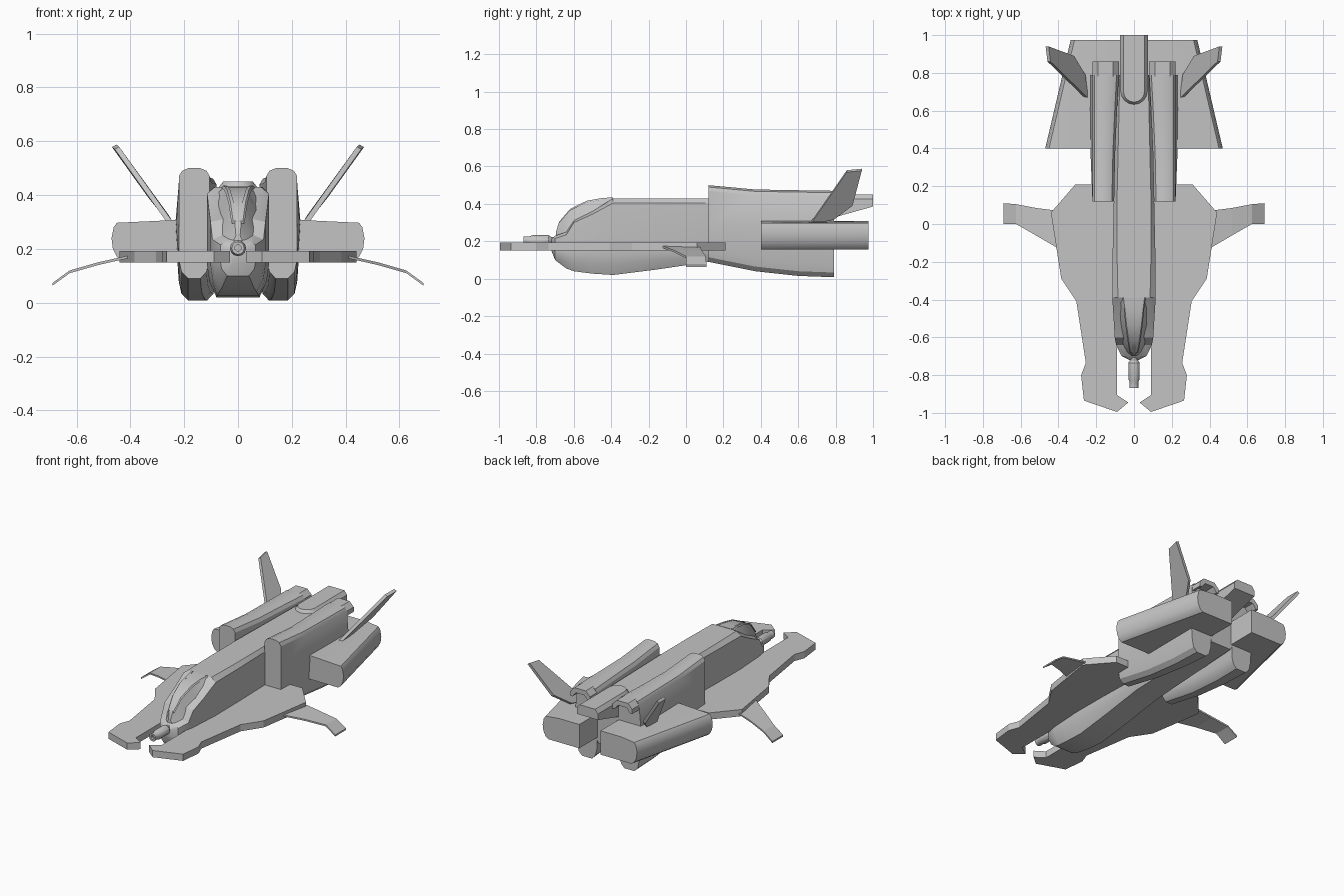
import bpy, bmesh, math
from mathutils import Vector

cube = bpy.data.objects.get("Cube")
if cube:
    bpy.data.objects.remove(cube, do_unlink=True)

GREY = (0.55, 0.55, 0.55, 1)
mat = bpy.data.materials.new("plain grey")
mat.use_nodes = True
mat.diffuse_color = GREY
mat.node_tree.nodes["Principled BSDF"].inputs["Base Color"].default_value = GREY


def loft(name, rings, smooth=True):
    """Skin equal-length rings and cap both ends."""
    bm = bmesh.new()
    rows = [[bm.verts.new(p) for p in ring] for ring in rings]
    n = len(rows[0])
    for a, b in zip(rows, rows[1:]):
        for i in range(n):
            j = (i + 1) % n
            bm.faces.new((a[i], a[j], b[j], b[i]))
    bm.faces.new(rows[0])
    bm.faces.new(rows[-1])
    bmesh.ops.recalc_face_normals(bm, faces=bm.faces)
    mesh = bpy.data.meshes.new(name)
    bm.to_mesh(mesh)
    bm.free()
    mesh.materials.append(mat)
    ob = bpy.data.objects.new(name, mesh)
    bpy.context.collection.objects.link(ob)
    if smooth:
        bpy.ops.object.select_all(action="DESELECT")
        ob.select_set(True)
        bpy.context.view_layer.objects.active = ob
        bpy.ops.object.shade_smooth_by_angle(angle=math.radians(28))
    return ob


def pair(name, rings, smooth=True):
    """Left part plus its mirror image."""
    for side, s in (("left", 1), ("right", -1)):
        loft(side + "_" + name, [[(s * x, y, z) for x, y, z in r] for r in rings], smooth)


def mirrored(half, y):
    """Close a half cross-section of (x, z) points across x = 0."""
    full = half + [(-x, z) for x, z in reversed(half)]
    return [(x, y, z) for x, z in full]


def slab(points, offset):
    off = Vector(offset)
    return [[Vector(p) - off for p in points], [Vector(p) + off for p in points]]


# Forked flat wing plate
half = [(0.31, 0.21), (0.44, 0.06), (0.385, -0.29), (0.305, -0.41), (0.255, -0.735),
        (0.28, -0.80), (0.265, -0.935), (0.09, -0.995), (0.03, -0.945),
        (0.09, -0.905), (0.09, -0.635)]
outline = half + [(-x, y) for x, y in reversed(half)]
loft("wing_plate", [[(x, y, z) for x, y in outline] for z in (0.15, 0.193)], False)

# Fuselage: y, keel z, keel width, chine z, width, shoulder z, top width, top z
hull = [(-0.72, 0.15, 0.02, 0.17, 0.025, 0.20, 0.015, 0.21),
        (-0.70, 0.10, 0.04, 0.15, 0.065, 0.215, 0.04, 0.23),
        (-0.64, 0.055, 0.06, 0.14, 0.095, 0.235, 0.06, 0.25),
        (-0.60, 0.04, 0.07, 0.14, 0.102, 0.30, 0.06, 0.31),
        (-0.50, 0.027, 0.078, 0.14, 0.108, 0.345, 0.07, 0.36),
        (-0.39, 0.02, 0.08, 0.14, 0.115, 0.405, 0.085, 0.43),
        (-0.15, 0.05, 0.08, 0.15, 0.113, 0.405, 0.09, 0.43),
        (0.12, 0.09, 0.08, 0.16, 0.107, 0.405, 0.09, 0.43),
        (0.79, 0.12, 0.07, 0.18, 0.09, 0.40, 0.075, 0.43)]
loft("fuselage", [mirrored([(wb, zb), (w * 0.93, (zb + zl) / 2), (w, zl), (w, zs), (wt, zt)], y)
                  for y, zb, wb, zl, w, zs, wt, zt in hull])

# Cockpit canopy: y, base z, base width, top width, top z
canopy = [(-0.695, 0.21, 0.025, 0.008, 0.25), (-0.68, 0.22, 0.04, 0.012, 0.30),
          (-0.62, 0.25, 0.07, 0.022, 0.37), (-0.53, 0.31, 0.085, 0.034, 0.414),
          (-0.45, 0.36, 0.09, 0.042, 0.428), (-0.39, 0.40, 0.095, 0.05, 0.432)]
loft("canopy", [mirrored([(wb, zb), (wt, zt)], y) for y, zb, wb, wt, zt in canopy])

# Canopy frame ribs
t = 0.006
pair("canopy_rib", [[(wt + dx, y, zt + dz) for dx, dz in ((-t, t / 2), (t, t / 2), (t * 2, -t), (0, -t))]
                    for y, zb, wb, wt, zt in canopy[1:]])
pair("canopy_sill", [[(wb + dx, y, zb + dz) for dx, dz in ((-t, t), (t, t), (t, -t), (-t, -t))]
                     for y, zb, wb, wt, zt in canopy[1:]])

# Nose gun, a turned barrel: y, radius
barrel = [(-0.68, 0.02), (-0.72, 0.02), (-0.735, 0.03), (-0.82, 0.03),
          (-0.835, 0.024), (-0.868, 0.024), (-0.868, 0.012), (-0.85, 0.012)]
loft("nose_gun", [[(r * math.cos(k * math.tau / 12), y, 0.203 + r * math.sin(k * math.tau / 12))
                   for k in range(12)] for y, r in barrel])


# Tall engine pods beside the fuselage
def pod_ring(y, zb, zt, xi, bulge):
    xo = 0.22
    pts = [(xi, zb + 0.07), (xi + 0.012, zb + 0.025), (xi + 0.035, zb), (xo - 0.035, zb),
           (xo - 0.01, zb + 0.025), (xo, zb + 0.07), (xo + bulge, 0.28), (xo, zt - 0.03),
           (xo - 0.012, zt - 0.01), (xo - 0.035, zt), (xi + 0.035, zt),
           (xi + 0.012, zt - 0.01), (xi, zt - 0.03)]
    return [(x, y, z) for x, z in pts]


pair("engine_pod", [pod_ring(0.12, 0.09, 0.50, 0.105, 0), pod_ring(0.37, 0.04, 0.477, 0.10, 0.01),
                    pod_ring(0.60, 0.015, 0.473, 0.09, 0.014), pod_ring(0.79, 0.008, 0.47, 0.08, 0.014)])

# Hoods overhanging the pod exhausts
hood = [(0.08, 0.41), (0.08, 0.44), (0.11, 0.47), (0.19, 0.47), (0.22, 0.44), (0.22, 0.41),
        (0.205, 0.41), (0.18, 0.44), (0.12, 0.44), (0.095, 0.41)]
pair("pod_hood", [[(x, y, z) for x, z in hood] for y in (0.78, 0.86)])


# Tapering side nacelles
def nacelle_ring(y, xo):
    pts = [(0.075, 0.155), (xo - 0.04, 0.155), (xo - 0.02, 0.17), (xo - 0.005, 0.20), (xo, 0.24),
           (xo - 0.008, 0.28), (xo - 0.02, 0.297), (0.22, 0.308), (0.075, 0.308)]
    return [(x, y, z) for x, z in pts]


pair("side_nacelle", [nacelle_ring(0.40, 0.47), nacelle_ring(0.975, 0.335)])

# Canted tail fins
fin = [(0.25, 0.665, 0.295), (0.45, 0.86, 0.575), (0.46, 0.94, 0.583),
       (0.325, 0.89, 0.395), (0.265, 0.79, 0.32)]
pair("tail_fin", slab(fin, (0.008, 0, -0.005)), False)

# Drooping winglets: x, front y, rear y, z
winglet = [(0.40, -0.13, 0.07, 0.172), (0.52, -0.06, 0.085, 0.145),
           (0.625, 0.0, 0.105, 0.115), (0.69, 0.0, 0.11, 0.068)]
pair("winglet", [[(x, a, z - 0.005), (x, b, z - 0.005), (x, b, z + 0.005), (x, a, z + 0.005)]
                 for x, a, b, z in winglet], False)


# Dorsal tail boom with a rounded front
def boom_ring(w, y0, height):
    pts = [(-w, 1.0)]
    for k in range(9):
        a = math.pi * k / 8
        pts.append((-w * math.cos(a), y0 + w - w * math.sin(a)))
    pts.append((w, 1.0))
    return [(x, y, height(y)) for x, y in pts]


loft("tail_boom", [boom_ring(0.075, 0.63, lambda y: 0.33 + (y - 0.8) * 0.28),
                   boom_ring(0.075, 0.63, lambda y: 0.425),
                   boom_ring(0.055, 0.645, lambda y: 0.45)])
